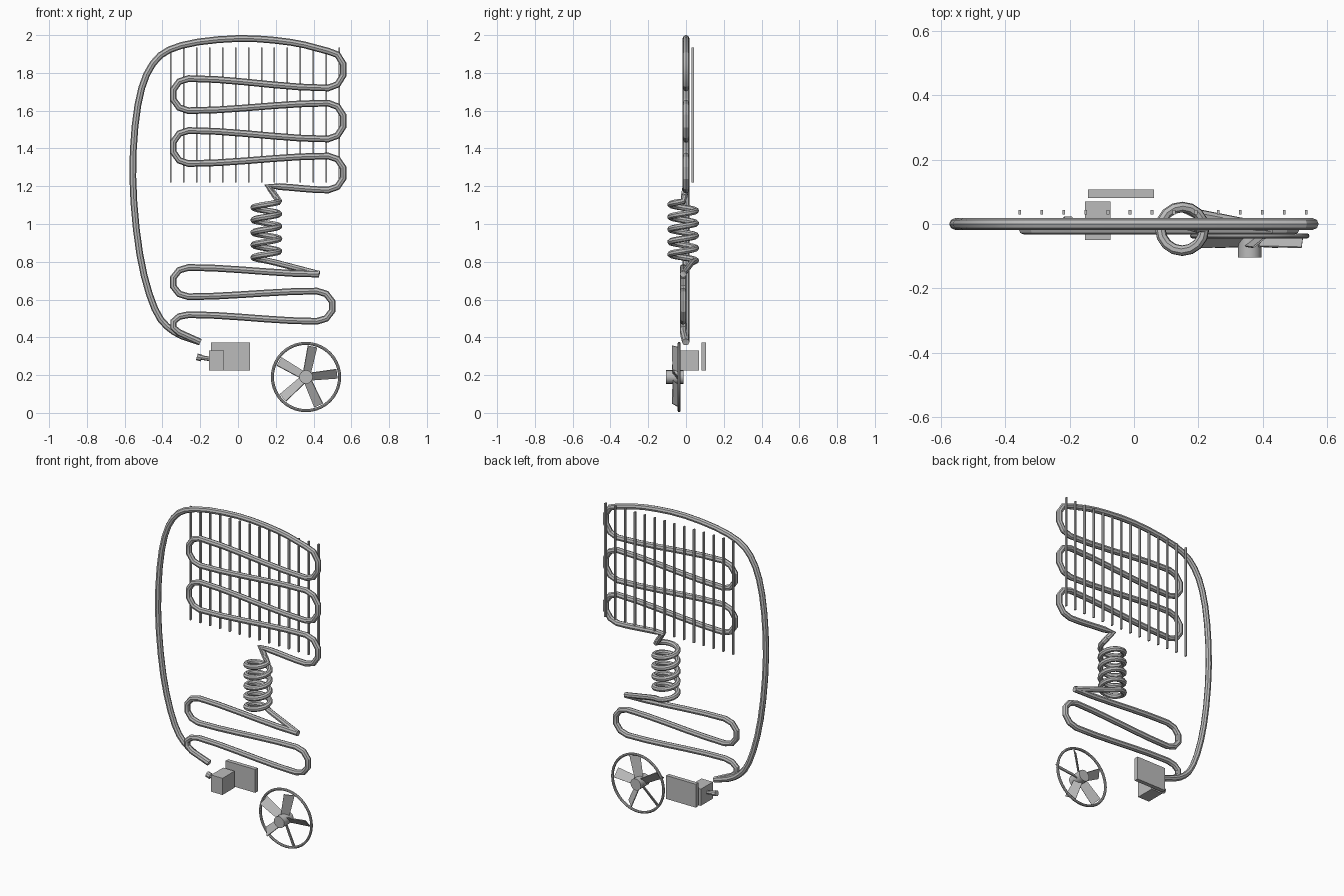
import bpy, bmesh, math
from math import sin, cos, pi, radians
from mathutils import Matrix, Vector

cube = bpy.data.objects.get("Cube")
if cube:
    bpy.data.objects.remove(cube, do_unlink=True)

GREY = (0.5, 0.5, 0.5, 1)
metal = bpy.data.materials.new("grey metal")
metal.use_nodes = True
metal.diffuse_color = GREY
metal.node_tree.nodes["Principled BSDF"].inputs["Base Color"].default_value = GREY


def finish(obj):
    """Give the material and crisp-edged smooth shading."""
    obj.data.materials.clear()
    obj.data.materials.append(metal)
    bpy.ops.object.select_all(action='DESELECT')
    obj.select_set(True)
    bpy.context.view_layer.objects.active = obj
    bpy.ops.object.shade_smooth_by_angle(angle=radians(30))
    return obj


def mesh_object(name, bm):
    bmesh.ops.recalc_face_normals(bm, faces=bm.faces)
    me = bpy.data.meshes.new(name)
    bm.to_mesh(me)
    bm.free()
    obj = bpy.data.objects.new(name, me)
    bpy.context.collection.objects.link(obj)
    return finish(obj)


def tube(name, points, radius, cyclic=False):
    """Eight-sided pipe along a path, turned into a mesh."""
    cu = bpy.data.curves.new(name, 'CURVE')
    cu.dimensions = '3D'
    cu.bevel_depth = radius
    cu.bevel_resolution = 2
    cu.use_fill_caps = True
    sp = cu.splines.new('POLY')
    sp.points.add(len(points) - 1)
    for p, co in zip(sp.points, points):
        p.co = (*co, 1)
    sp.use_cyclic_u = cyclic
    obj = bpy.data.objects.new(name, cu)
    bpy.context.collection.objects.link(obj)
    bpy.ops.object.select_all(action='DESELECT')
    obj.select_set(True)
    bpy.context.view_layer.objects.active = obj
    bpy.ops.object.convert(target='MESH')
    return finish(bpy.context.object)


def add_box(bm, lo, hi):
    lo, hi = Vector(lo), Vector(hi)
    m = Matrix.Translation((lo + hi) / 2) @ Matrix.Diagonal((*(hi - lo), 1))
    bmesh.ops.create_cube(bm, size=1, matrix=m)


def add_cylinder(bm, start, end, radius, sides):
    start, end = Vector(start), Vector(end)
    d = end - start
    m = Matrix.Translation((start + end) / 2) @ d.to_track_quat('Z', 'Y').to_matrix().to_4x4()
    bmesh.ops.create_cone(bm, cap_ends=True, segments=sides, radius1=radius,
                          radius2=radius, depth=d.length, matrix=m)


def spline(keys, steps=3):
    """Catmull-Rom curve through (x, z) keys."""
    k = [Vector(p) for p in keys]
    k = [2 * k[0] - k[1]] + k + [2 * k[-1] - k[-2]]
    out = []
    for a, b, c, d in zip(k, k[1:], k[2:], k[3:]):
        for i in range(steps):
            t = i / steps
            out.append(b + (c - a) * t / 2 + (2 * a - 5 * b + 4 * c - d) * t * t / 2
                       + (3 * b - a - 3 * c + d) * t ** 3 / 2)
    return out + [k[-2]]


def bend(x_tip, top, bottom, depth=0.08):
    """Faceted U-turn in x, z; a negative depth turns on the left."""
    mid, half = (top + bottom) / 2, (top - bottom) / 2
    return [Vector((x_tip - depth + depth * sin(pi * i / 5) / sin(pi * 0.4),
                    mid + half * cos(pi * i / 5))) for i in range(6)]


def join(*runs):
    """Link runs with gently S-shaped straights."""
    path = list(runs[0])
    for run in runs[1:]:
        a, b = path[-1], run[0]
        for t in (0.2, 0.4, 0.6, 0.8):
            path.append(Vector((a.x + (b.x - a.x) * t,
                                a.y + (b.y - a.y) * t * t * (3 - 2 * t))))
        path += run
    return path


def at_depth(path, y):
    return [(p.x, y, p.y) for p in path]


# Return line and condenser serpentine
outer = spline([(-0.20, 0.375), (-0.34, 0.43), (-0.44, 0.55), (-0.52, 0.84),
                (-0.557, 1.25), (-0.53, 1.63), (-0.45, 1.85), (-0.3, 1.945),
                (0, 1.982), (0.28, 1.962), (0.477, 1.915)])
condenser = join(outer + bend(0.557, 1.915, 1.72)[1:],
                 bend(-0.342, 1.77, 1.6, -0.08),
                 bend(0.557, 1.64, 1.45),
                 bend(-0.342, 1.495, 1.32, -0.08),
                 bend(0.557, 1.36, 1.18),
                 [Vector((0.155, 1.2))])

# Capillary coil running on from the condenser
CX, CY, CR, PITCH, STEPS = 0.15, -0.015, 0.068, 0.066, 16
coil = []
for i in range(int(4.75 * STEPS) + 1):
    a = 2 * pi * i / STEPS
    coil.append((CX + CR * cos(a), CY - CR * sin(a), 1.12 - PITCH * i / STEPS))
tube("condenser_pipe", at_depth(condenser, 0) + [(0.2, -0.01, 1.145)], 0.018)
tube("capillary_coil", [(0.165, 0, 1.195), (0.2, -0.01, 1.145)] + coil
     + [(0.2, 0.03, 0.795), (0.43, -0.015, 0.735)], 0.0165)

# Evaporator serpentine
evaporator = join([Vector((0.43, 0.735))],
                  bend(-0.342, 0.77, 0.615, -0.08),
                  bend(0.498, 0.645, 0.485),
                  bend(-0.342, 0.52, 0.415, -0.08)[:5])
tube("evaporator_pipe", at_depth(evaporator, -0.015) + [(-0.2, -0.003, 0.375)], 0.018)

# Condenser wires
bm = bmesh.new()
for i in range(14):
    x = -0.355 + 0.0685 * i
    add_box(bm, (x - 0.004, 0.029, 1.22), (x + 0.004, 0.043, 1.935))
mesh_object("condenser_wires", bm)

# Compressor block, back plate and nozzle
bm = bmesh.new()
add_box(bm, (-0.153, -0.05, 0.225), (-0.073, 0.07, 0.33))
mesh_object("compressor_block", bm)
bm = bmesh.new()
add_box(bm, (-0.143, 0.081, 0.225), (0.063, 0.107, 0.372))
mesh_object("compressor_plate", bm)
bm = bmesh.new()
add_cylinder(bm, (-0.14, 0.005, 0.284), (-0.205, 0.005, 0.295), 0.012, 8)
add_cylinder(bm, (-0.193, 0.005, 0.29), (-0.218, 0.005, 0.297), 0.018, 8)
mesh_object("compressor_nozzle", bm)

# Fan ring, hub and pitched blades
FX, FZ = 0.36, 0.19
tube("fan_ring", [(FX + 0.178 * cos(2 * pi * i / 40), -0.037, FZ + 0.178 * sin(2 * pi * i / 40))
                  for i in range(40)], 0.008, cyclic=True)
bm = bmesh.new()
add_cylinder(bm, (FX, -0.105, FZ), (FX, -0.013, FZ), 0.036, 16)
mesh_object("fan_hub", bm)
bm = bmesh.new()
for k in range(5):
    place = (Matrix.Translation((FX, -0.054, FZ))
             @ Matrix.Rotation(-radians(6 + 72 * k), 4, 'Y')
             @ Matrix.Rotation(radians(38), 4, 'X'))
    verts = bmesh.ops.create_cube(bm, size=1)["verts"]
    for v in verts:
        width = 0.062 if v.co.x > 0 else 0.05
        v.co = place @ Vector((0.095 + v.co.x * 0.14, v.co.y * 0.005, v.co.z * width))
mesh_object("fan_blades", bm)
